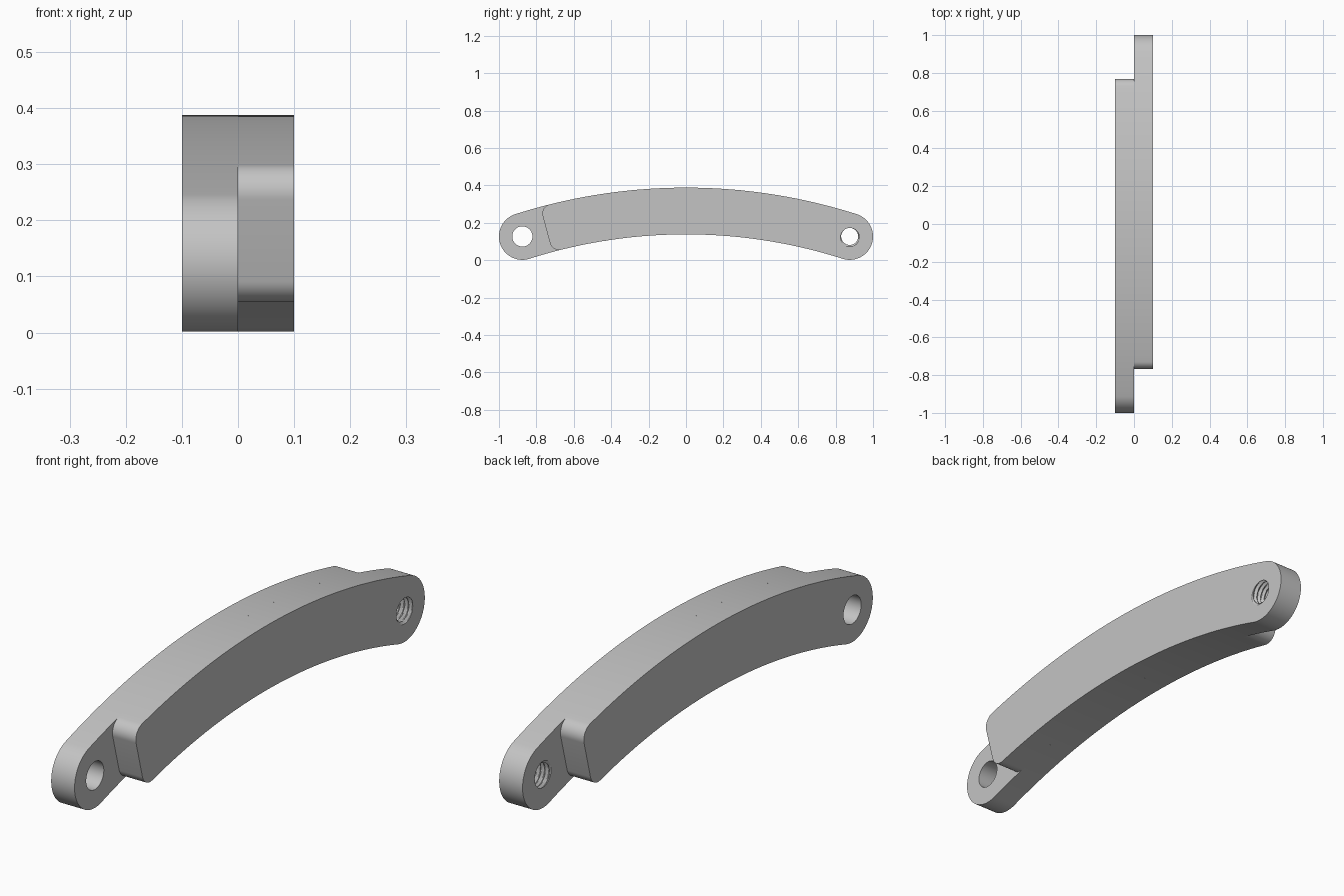
import bpy
import bmesh
import math
from math import sin, cos, pi

if "Cube" in bpy.data.objects:
    bpy.data.objects.remove(bpy.data.objects["Cube"], do_unlink=True)

THICK = 0.1                        # thickness of each half
RAD, HALF_W = 2.88, 0.125          # centreline radius and half width of the arch
ARC_Z = 0.263 - RAD                # height of the arch's centre
FILLET = 0.05
END = math.asin(0.875 / RAD)       # angle of the pivot hole
SHORT = -math.radians(15.03)       # angle of the squared end
MINOR, MAJOR, PITCH = 0.0455, 0.055, 0.0183

grey = bpy.data.materials.new("light grey")
grey.use_nodes = True
COLOUR = (0.55, 0.55, 0.55, 1)
grey.diffuse_color = COLOUR
grey.node_tree.nodes["Principled BSDF"].inputs["Base Color"].default_value = COLOUR


def polar(r, a, centre=(0, ARC_Z)):
    """Point in the y-z plane, angle measured from straight up."""
    return centre[0] + r * sin(a), centre[1] + r * cos(a)


def arc(centre, r, start, stop, n):
    return [polar(r, start + (stop - start) * i / n, centre) for i in range(n + 1)]


def outline():
    """Curved bar with one rounded end and one squared end with fillets."""
    outer, inner = RAD + HALF_W, RAD - HALF_W
    top = SHORT + math.asin(FILLET / (outer - FILLET))
    low = SHORT + math.asin(FILLET / (inner + FILLET))
    mid = (0, ARC_Z)
    arcs = [
        arc(polar(outer - FILLET, top), FILLET, SHORT - pi / 2, top, 12),
        arc(mid, outer, top, END, 64),
        arc(polar(RAD, END), HALF_W, END, END + pi, 40),
        arc(mid, inner, END, low, 64),
        arc(polar(inner + FILLET, low), FILLET, low + pi, SHORT + 1.5 * pi, 12),
    ]
    return [p for a in arcs[:-1] for p in a[:-1]] + arcs[-1]


def plain_bore(x, a):
    return 0.054


def threaded_bore(x, a):
    """Helical V groove with flattened crests and roots."""
    wave = abs(2 * ((x / PITCH - a / (2 * pi)) % 1) - 1)
    return MINOR + (MAJOR - MINOR) * min(1, max(0, wave * 1.4 - 0.2))


def tube(bm, rings):
    """Skin a list of vertex rings; return the edges of both end rings."""
    n = len(rings[0])
    for r0, r1 in zip(rings, rings[1:]):
        for i in range(n):
            j = (i + 1) % n
            bm.faces.new((r0[i], r0[j], r1[j], r1[i]))
    return [[bm.edges.get((r[i], r[(i + 1) % n])) for i in range(n)]
            for r in (rings[0], rings[-1])]


def arm_half(name, bore, steps, turn):
    bm = bmesh.new()
    # Outer wall
    shape = outline()
    wall = tube(bm, [[bm.verts.new((x, y, z)) for y, z in shape] for x in (0, THICK)])
    # Wall of the pivot hole
    pivot, n, rings = polar(RAD, END), 48, []
    for s in range(steps + 1):
        x = THICK * s / steps
        ring = [polar(bore(x, 2 * pi * i / n), 2 * pi * i / n, pivot) for i in range(n)]
        rings.append([bm.verts.new((x, y, z)) for y, z in ring])
    hole = tube(bm, rings)
    # Flat sides around the hole
    for w, h in zip(wall, hole):
        bmesh.ops.triangle_fill(bm, edges=w + h, use_beauty=True)
    bmesh.ops.recalc_face_normals(bm, faces=bm.faces[:])
    if turn:
        for v in bm.verts:
            v.co.x, v.co.y = -v.co.x, -v.co.y
    mesh = bpy.data.meshes.new(name)
    bm.to_mesh(mesh)
    bm.free()
    mesh.materials.append(grey)
    obj = bpy.data.objects.new(name, mesh)
    bpy.context.collection.objects.link(obj)
    bpy.ops.object.select_all(action='DESELECT')
    obj.select_set(True)
    bpy.context.view_layer.objects.active = obj
    bpy.ops.object.shade_smooth_by_angle(angle=math.radians(30))


arm_half("left_arm_threaded", threaded_bore, 44, False)
arm_half("right_arm_plain", plain_bore, 1, True)
